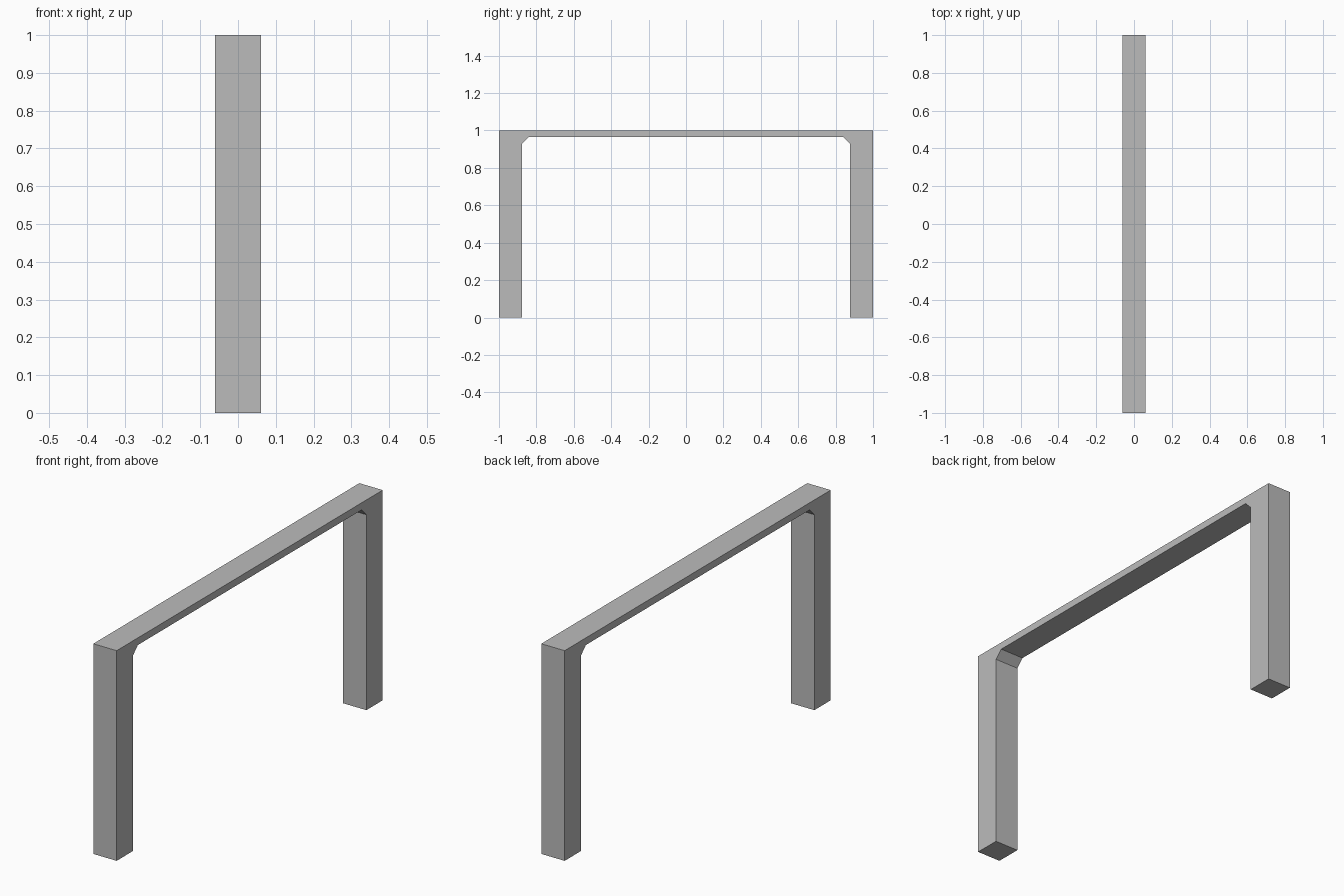
import bpy
import bmesh

cube = bpy.data.objects.get("Cube")
if cube:
    bpy.data.objects.remove(cube, do_unlink=True)

HALF_WIDTH = 0.0615
HEIGHT = 1.0
LEG_INNER = 0.877
BEAM_UNDERSIDE = 0.966
CHAMFER = 0.036

# Plain grey finish
grey = bpy.data.materials.new("plain_grey")
grey.use_nodes = True
colour = (0.5, 0.5, 0.5, 1.0)
grey.diffuse_color = colour
grey.node_tree.nodes["Principled BSDF"].inputs["Base Color"].default_value = colour

# Half of the portal outline (y, z), mirrored to the other leg
half = [
    (1.0, HEIGHT),
    (1.0, 0.0),
    (LEG_INNER, 0.0),
    (LEG_INNER, BEAM_UNDERSIDE - CHAMFER),
    (LEG_INNER - CHAMFER, BEAM_UNDERSIDE),
]
outline = half + [(-y, z) for y, z in reversed(half)]

# Extrude the outline across the width into one solid frame
bm = bmesh.new()
face = bm.faces.new([bm.verts.new((-HALF_WIDTH, y, z)) for y, z in outline])
extruded = bmesh.ops.extrude_face_region(bm, geom=[face], use_keep_orig=True)
moved = [v for v in extruded["geom"] if isinstance(v, bmesh.types.BMVert)]
bmesh.ops.translate(bm, verts=moved, vec=(2 * HALF_WIDTH, 0, 0))
bmesh.ops.recalc_face_normals(bm, faces=bm.faces)

mesh = bpy.data.meshes.new("portal_frame")
bm.to_mesh(mesh)
bm.free()
mesh.materials.append(grey)
frame = bpy.data.objects.new("portal_frame", mesh)
bpy.context.collection.objects.link(frame)
